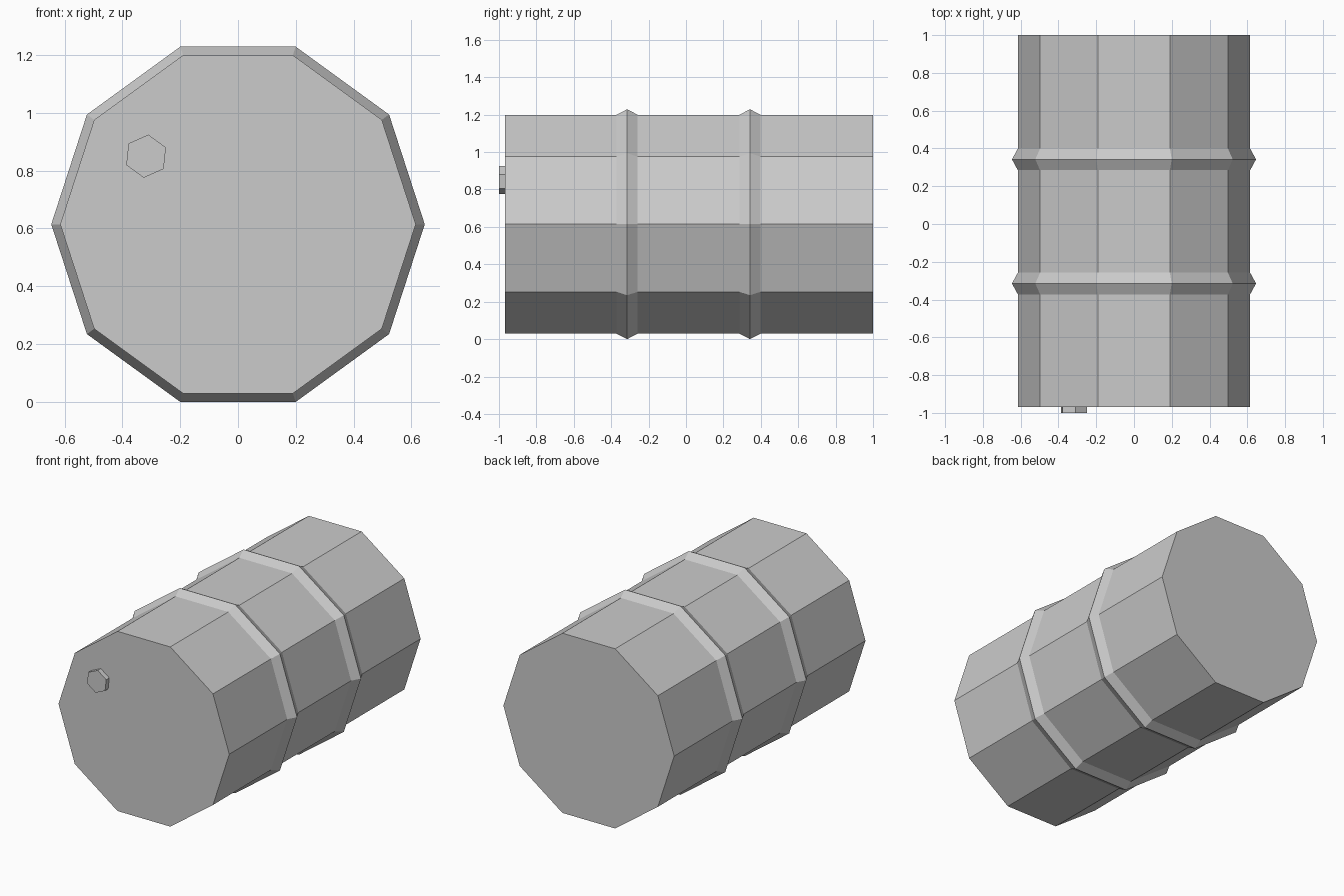
import bpy, bmesh, math

if "Cube" in bpy.data.objects:
    bpy.data.objects.remove(bpy.data.objects["Cube"])


def lathe(name, profile, sides, cx, cz, start=0.0):
    """Closed faceted solid along y from (y, radius) rings."""
    bm = bmesh.new()
    rings = []
    for y, r in profile:
        angles = [start + math.tau * i / sides for i in range(sides)]
        rings.append([bm.verts.new((cx + r * math.cos(a), y, cz + r * math.sin(a)))
                      for a in angles])
    for a, b in zip(rings, rings[1:]):
        for i in range(sides):
            j = (i + 1) % sides
            bm.faces.new((a[i], a[j], b[j], b[i]))
    bm.faces.new(rings[0])
    bm.faces.new(rings[-1])
    bmesh.ops.recalc_face_normals(bm, faces=bm.faces)
    mesh = bpy.data.meshes.new(name)
    bm.to_mesh(mesh)
    bm.free()
    obj = bpy.data.objects.new(name, mesh)
    bpy.context.collection.objects.link(obj)
    return obj


# Ten-sided drum with two pointed rolling hoops
BODY, HOOP, HALF = 0.615, 0.646, 0.057
CENTRE_Z = HOOP * math.sin(math.radians(72))
profile = [(-0.968, BODY)]
for y in (-0.315, 0.342):
    profile += [(y - HALF, BODY), (y, HOOP), (y + HALF, BODY)]
profile.append((1.0, BODY))
lathe("drum_body", profile, 10, 0.0, CENTRE_Z)

# Hexagonal bung on the front lid
lathe("bung_cap", [(-1.0, 0.075), (-0.965, 0.075)], 6, -0.318, 0.85, math.radians(24))
